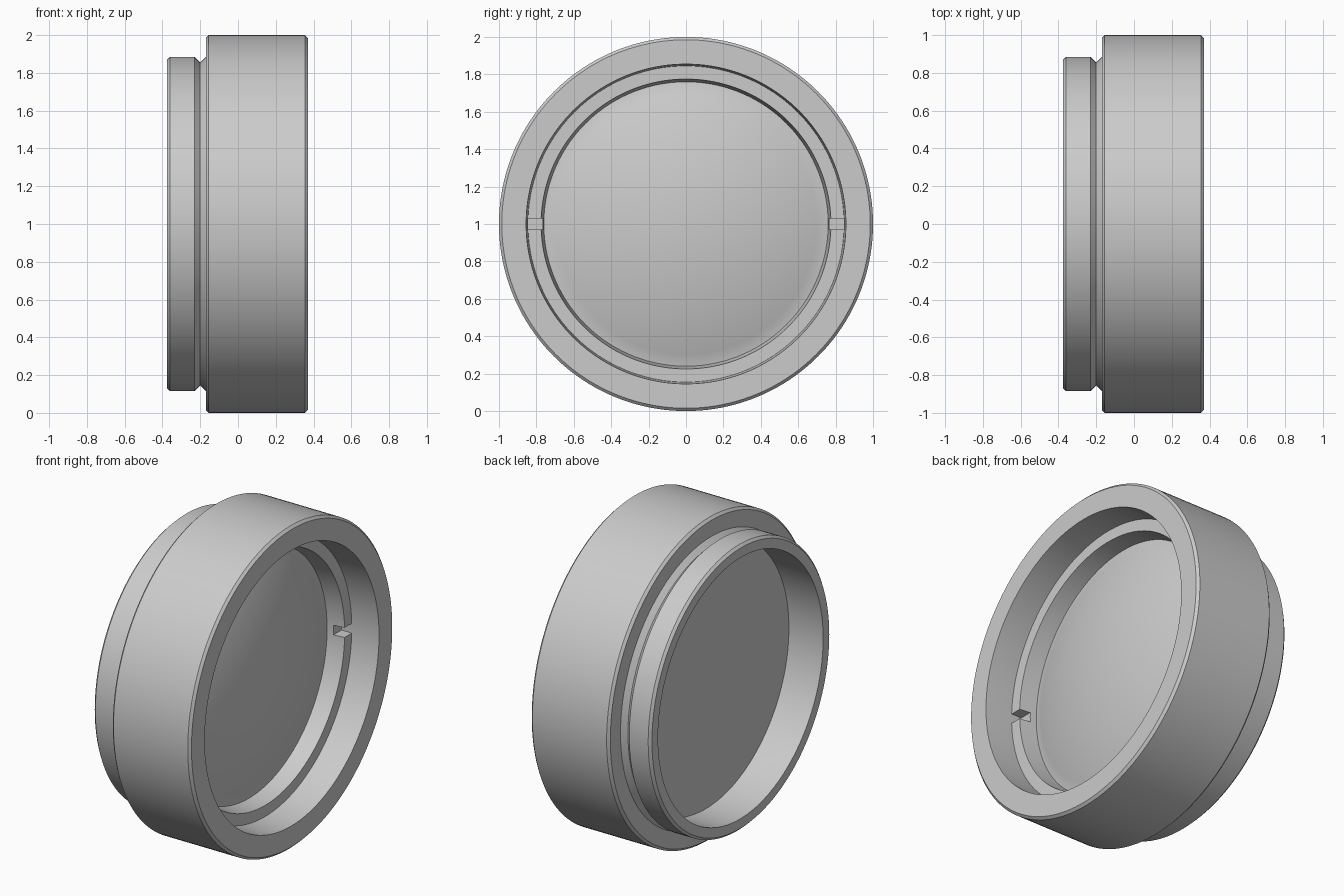
import bpy
import bmesh
from math import sin, cos, pi, radians, sqrt

SEGMENTS = 160
CENTRE_Z = 1.0

cube = bpy.data.objects.get("Cube")
if cube:
    bpy.data.objects.remove(cube, do_unlink=True)

# Single grey for every part
grey = bpy.data.materials.new("neutral_grey")
grey.use_nodes = True
colour = (0.6, 0.6, 0.6, 1)
grey.diffuse_color = colour
grey.node_tree.nodes["Principled BSDF"].inputs["Base Color"].default_value = colour


def activate(obj):
    bpy.ops.object.select_all(action="DESELECT")
    obj.select_set(True)
    bpy.context.view_layer.objects.active = obj


def lathe(name, profile, closed=True):
    """Spin (x, radius) points about the x axis; radius 0 makes a pole."""
    bm = bmesh.new()
    rings = []
    for x, r in profile:
        if r == 0:
            rings.append([bm.verts.new((x, 0, 0))] * SEGMENTS)
        else:
            angles = [2 * pi * i / SEGMENTS for i in range(SEGMENTS)]
            rings.append([bm.verts.new((x, r * cos(a), r * sin(a))) for a in angles])
    pairs = list(zip(rings, rings[1:]))
    if closed:
        pairs.append((rings[-1], rings[0]))
    for a, b in pairs:
        for i in range(SEGMENTS):
            j = (i + 1) % SEGMENTS
            corners = list(dict.fromkeys((a[i], a[j], b[j], b[i])))
            bm.faces.new(corners)
    bmesh.ops.recalc_face_normals(bm, faces=bm.faces)
    mesh = bpy.data.meshes.new(name)
    bm.to_mesh(mesh)
    bm.free()
    obj = bpy.data.objects.new(name, mesh)
    obj.location.z = CENTRE_Z
    mesh.materials.append(grey)
    bpy.context.collection.objects.link(obj)
    return obj


def smooth(obj):
    activate(obj)
    bpy.ops.object.shade_smooth_by_angle(angle=radians(20))


# Barrel: stepped outside with a V groove, bored through with a lens seat
barrel = lathe("barrel", [
    (-0.375, 0.87), (-0.36, 0.885), (-0.23, 0.885), (-0.2, 0.855),
    (-0.17, 0.885), (-0.17, 0.985), (-0.155, 1.0), (0.355, 1.0),
    (0.37, 0.985), (0.37, 0.855), (0.19, 0.845), (0.08, 0.845),
    (0.08, 0.81), (-0.375, 0.81),
])
smooth(barrel)

# Retaining ring with a tapered opening
ring = lathe("retaining_ring", [
    (0.19, 0.846), (0.19, 0.775), (0.08, 0.76), (0.08, 0.846),
])

# Two opposite spanner slots
bpy.ops.mesh.primitive_cube_add(size=1, location=(0.22, 0, CENTRE_Z))
cutter = bpy.context.object
cutter.name = "slot_cutter"
cutter.scale = (0.2, 2, 0.06)
cutter.hide_render = True
cut = ring.modifiers.new("slots", "BOOLEAN")
cut.operation = "DIFFERENCE"
cut.solver = "EXACT"
cut.object = cutter
activate(ring)
bpy.ops.object.modifier_apply(modifier=cut.name)
bpy.data.objects.remove(cutter, do_unlink=True)
smooth(ring)

# Lens: flat behind, domed in front
RADIUS, EDGE_X, CURVE = 0.76, 0.08, 2.2
base = sqrt(CURVE ** 2 - RADIUS ** 2)
dome = []
for i in range(13):
    r = RADIUS * (1 - i / 12)
    dome.append((EDGE_X + sqrt(CURVE ** 2 - r ** 2) - base, r))
lens = lathe("lens", [(-0.14, 0), (-0.14, 0.812), (EDGE_X, 0.812)] + dome, closed=False)
smooth(lens)
